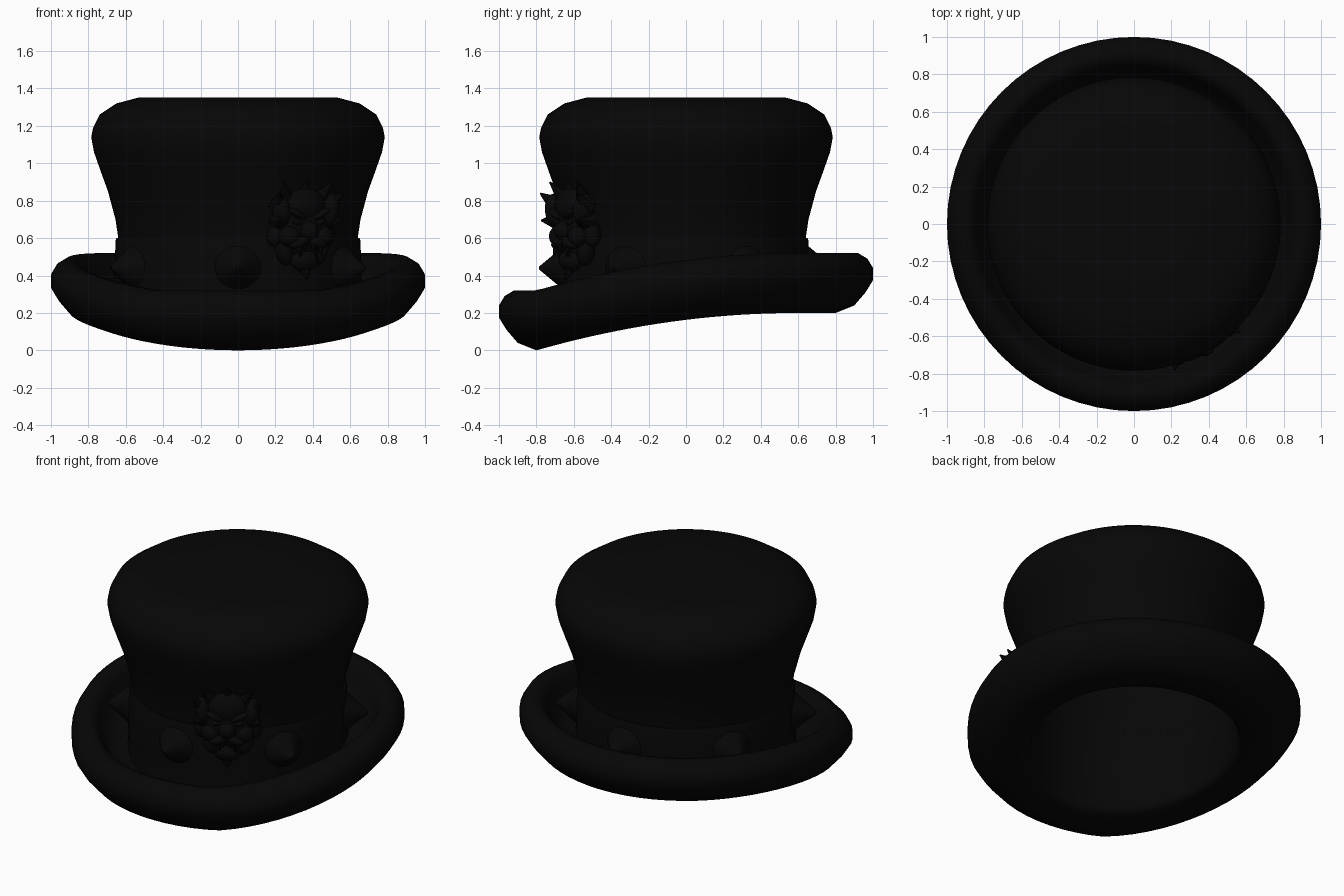
import bpy, bmesh
from math import sin, cos, pi, radians
from mathutils import Matrix, Vector

cube = bpy.data.objects.get("Cube")
if cube:
    bpy.data.objects.remove(cube, do_unlink=True)

felt = bpy.data.materials.new("black_felt")
felt.use_nodes = True
colour = (0.002, 0.002, 0.002, 1)
felt.diffuse_color = colour
felt.node_tree.nodes["Principled BSDF"].inputs["Base Color"].default_value = colour


def finish(name, bm, smooth_angle=180):
    bmesh.ops.recalc_face_normals(bm, faces=bm.faces)
    mesh = bpy.data.meshes.new(name)
    bm.to_mesh(mesh)
    bm.free()
    mesh.materials.append(felt)
    obj = bpy.data.objects.new(name, mesh)
    bpy.context.collection.objects.link(obj)
    bpy.ops.object.select_all(action='DESELECT')
    obj.select_set(True)
    bpy.context.view_layer.objects.active = obj
    bpy.ops.object.shade_smooth_by_angle(angle=radians(smooth_angle))
    return obj


def lathe(name, profile, bend=None, segments=64, smooth_angle=180):
    """Revolve (radius, height) points; bend lifts each point by its y."""
    bm = bmesh.new()
    rings = []
    for r, z in profile:
        count = segments if r > 0 else 1
        ring = []
        for i in range(count):
            a = 2 * pi * i / segments
            y = r * sin(a)
            ring.append(bm.verts.new((r * cos(a), y, z + (bend(y) if bend else 0))))
        rings.append(ring)
    for low, high in zip(rings, rings[1:]):
        for i in range(segments):
            j = (i + 1) % segments
            face = []
            for v in (low[i % len(low)], low[j % len(low)],
                      high[j % len(high)], high[i % len(high)]):
                if v not in face:
                    face.append(v)
            bm.faces.new(face)
    return finish(name, bm, smooth_angle)


# Brim: rolled edge, sunken channel and a collar around the head opening
def dip(y):
    reach = min(max(0, 0.6 - y), 1.4)
    return 0.2 - 0.2 * (reach / 1.4) ** 2


lathe("brim", [(0.625, 0.3), (0.625, 0.04), (0.635, 0.01), (0.66, 0), (0.72, 0),
               (0.8, 0), (0.9, 0.04), (0.96, 0.11), (1, 0.175), (1, 0.24),
               (0.97, 0.29), (0.92, 0.32), (0.87, 0.31), (0.84, 0.26),
               (0.81, 0.19), (0.77, 0.14), (0.72, 0.11), (0.663, 0.1),
               (0.655, 0.3), (0.625, 0.3)], dip, smooth_angle=60)

# Flared hollow crown, outside then lining
lathe("crown", [(0.635, 0.32), (0.635, 0.45), (0.64, 0.6), (0.655, 0.7),
                (0.695, 0.85), (0.735, 0.96), (0.77, 1.06), (0.785, 1.14),
                (0.775, 1.19), (0.74, 1.26), (0.65, 1.32), (0.53, 1.352),
                (0.3, 1.352), (0, 1.352)])
lathe("crown_lining", [(0.625, 0.3), (0.63, 0.6), (0.645, 0.7), (0.685, 0.85),
                       (0.76, 1.06), (0.775, 1.14), (0.73, 1.25),
                       (0.645, 1.31), (0.53, 1.34), (0, 1.34)])

# Hat band
lathe("hat_band", [(0.662, 0.28), (0.66, 0.4), (0.655, 0.585),
                   (0.65, 0.6), (0.63, 0.602)], smooth_angle=40)

# Six pointed studs around the band
for k in range(6):
    bm = bmesh.new()
    bmesh.ops.create_cone(bm, cap_ends=False, segments=24, radius1=0.125,
                          radius2=0.008, depth=0.14)
    bm.transform(Matrix.Rotation(k * pi / 3 - pi / 2, 4, 'Z')
                 @ Matrix.Translation((0.715, 0, 0.44))
                 @ Matrix.Rotation(pi / 2, 4, 'Y'))
    finish(f"stud_{k + 1}", bm)

# Horned beast-head ornament; side, outward and height coordinates
head = bmesh.new()


def blob(side, out, z, size, roll=0):
    m = (Matrix.Translation((side, -out, z)) @ Matrix.Rotation(roll, 4, 'Y')
         @ Matrix.Diagonal((*size, 1)))
    bmesh.ops.create_uvsphere(head, u_segments=14, v_segments=8, radius=1, matrix=m)


def spike(base, tip, radius):
    a, b = (Vector((p[0], -p[1], p[2])) for p in (base, tip))
    turn = (b - a).to_track_quat('Z', 'Y').to_matrix().to_4x4()
    bmesh.ops.create_cone(head, cap_ends=True, segments=8, radius1=radius,
                          radius2=0.004, depth=(b - a).length,
                          matrix=Matrix.Translation((a + b) / 2) @ turn)


blob(0, 0.68, 0.67, (0.17, 0.09, 0.20))     # skull
blob(0, 0.72, 0.77, (0.12, 0.06, 0.10))     # forehead
blob(0, 0.75, 0.64, (0.055, 0.06, 0.055))   # snout
blob(0, 0.71, 0.48, (0.085, 0.06, 0.06))    # jaw
spike((0, 0.70, 0.47), (0, 0.74, 0.38), 0.055)
spike((0, 0.70, 0.82), (0, 0.745, 0.91), 0.045)
for s in (-1, 1):
    blob(s * 0.075, 0.76, 0.73, (0.06, 0.03, 0.02), s * -0.45)   # brow
    blob(s * 0.07, 0.755, 0.685, (0.03, 0.015, 0.016), s * -0.3)  # eye
    blob(s * 0.10, 0.72, 0.61, (0.06, 0.06, 0.06))               # cheek
    blob(s * 0.15, 0.72, 0.75, (0.045, 0.06, 0.09), s * 0.15)    # temple
    blob(s * 0.055, 0.75, 0.575, (0.06, 0.04, 0.03), s * 0.3)    # upper lip
    # Stubby curved horn
    spike((s * 0.15, 0.70, 0.77), (s * 0.20, 0.785, 0.84), 0.055)
    spike((s * 0.10, 0.69, 0.81), (s * 0.15, 0.755, 0.90), 0.045)
    # Mane tufts
    spike((s * 0.14, 0.69, 0.69), (s * 0.20, 0.78, 0.695), 0.06)
    blob(s * 0.15, 0.67, 0.63, (0.05, 0.05, 0.08), s * -0.3)
    blob(s * 0.11, 0.68, 0.53, (0.045, 0.05, 0.08), s * 0.3)
    # Fangs
    spike((s * 0.07, 0.76, 0.57), (s * 0.065, 0.78, 0.50), 0.018)
    spike((s * 0.025, 0.76, 0.56), (s * 0.025, 0.775, 0.53), 0.012)
    spike((s * 0.045, 0.74, 0.49), (s * 0.045, 0.765, 0.55), 0.012)
head.transform(Matrix.Rotation(radians(30), 4, 'Z'))
finish("beast_head_ornament", head, 40)
